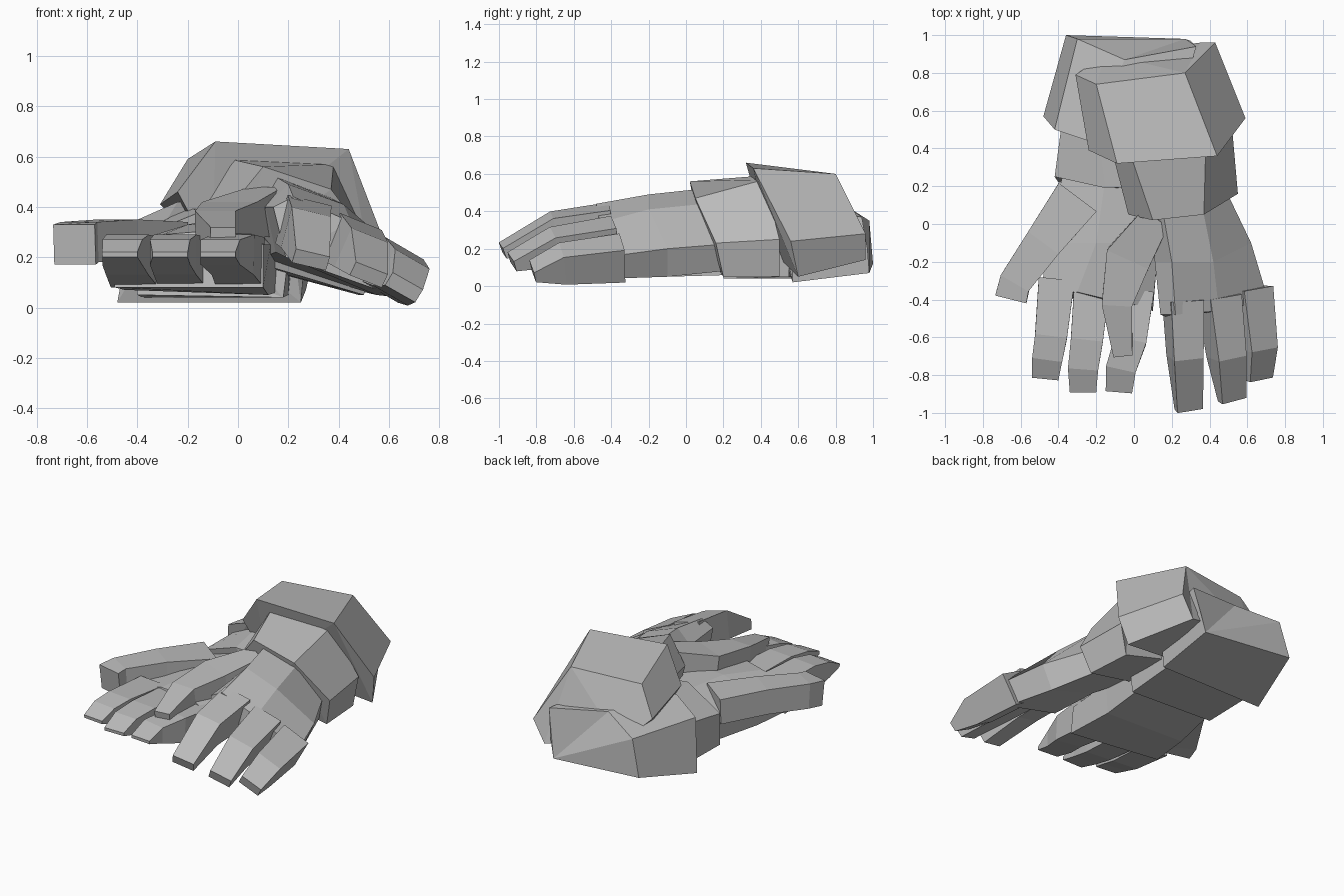
import bpy
import bmesh
import math
from mathutils import Vector

default_cube = bpy.data.objects.get("Cube")
if default_cube:
    bpy.data.objects.remove(default_cube, do_unlink=True)

# One plain grey for everything
grey = bpy.data.materials.new("plain_grey")
grey.use_nodes = True
shade = (0.5, 0.5, 0.5, 1)
grey.diffuse_color = shade
grey.node_tree.nodes["Principled BSDF"].inputs["Base Color"].default_value = shade


def loft(name, rings):
    """Join matching cross-sections with flat faces and close both ends."""
    bm = bmesh.new()
    loops = [[bm.verts.new(point) for point in ring] for ring in rings]
    count = len(loops[0])
    for near, far in zip(loops, loops[1:]):
        for i in range(count):
            j = (i + 1) % count
            bm.faces.new((near[i], near[j], far[j], far[i]))
    bm.faces.new(loops[0])
    bm.faces.new(loops[-1])
    bmesh.ops.triangulate(bm, faces=[f for f in bm.faces if len(f.verts) > 4])
    bmesh.ops.recalc_face_normals(bm, faces=bm.faces)
    mesh = bpy.data.meshes.new(name)
    bm.to_mesh(mesh)
    bm.free()
    mesh.materials.append(grey)
    obj = bpy.data.objects.new(name, mesh)
    bpy.context.collection.objects.link(obj)
    return obj


def digit(name, stations, roll=0):
    """Square-sided finger through stations of (x, y, z, width, thickness)."""
    centres = [Vector(s[:3]) for s in stations]
    rings = []
    for i, (centre, station) in enumerate(zip(centres, stations)):
        before = centres[max(i - 1, 0)]
        after = centres[min(i + 1, len(centres) - 1)]
        forward = (after - before).normalized()
        side = forward.cross(Vector((0, 0, 1))).normalized()
        up = side.cross(forward)
        turn = math.radians(roll)
        across = side * math.cos(turn) + up * math.sin(turn)
        over = up * math.cos(turn) - side * math.sin(turn)
        half_width, half_thick = station[3] / 2, station[4] / 2
        rings.append([centre + across * half_width * a + over * half_thick * b
                      for a, b in ((-1, -1), (-1, 1), (1, 1), (1, -1))])
    return loft(name, rings)


# Ring order: low left, high left, top left, top right, high right, low right
# Upper arm: flared sleeve, inner cuff and tilted palm
loft("left_sleeve", [
    [(-.1, .45, .2), (-.24, .39, .46), (-.09, .32, .66),
     (.44, .36, .63), (.59, .56, .24), (.55, .6, .05)],
    [(-.15, .9, .25), (-.31, .79, .41), (-.2, .74, .59),
     (.27, .8, .6), (.43, .96, .28), (.35, .96, .14)]])
loft("left_cuff", [
    [(0, .1, .2), (-.03, .05, .4), (.1, .02, .56),
     (.37, .05, .47), (.55, .16, .23), (.5, .2, .05)],
    [(-.08, .5, .2), (-.12, .4, .42), (-.03, .4, .59),
     (.38, .42, .57), (.52, .5, .25), (.48, .5, .05)]])
loft("left_palm", [
    [(.1, .1, .2), (.08, .1, .4), (.15, .08, .52),
     (.36, .1, .44), (.5, .15, .22), (.45, .2, .08)],
    [(.15, -.2, .22), (.11, -.2, .4), (.2, -.2, .49),
     (.42, -.2, .41), (.62, -.1, .2), (.55, -.1, .05)],
    [(.19, -.5, .2), (.14, -.48, .4), (.22, -.48, .44),
     (.45, -.46, .34), (.71, -.4, .16), (.64, -.4, .04)]])

# Lower arm: flared sleeve, inner cuff and flat palm
loft("right_sleeve", [
    [(-.48, .57, .02), (-.42, .5, .34), (-.24, .44, .42),
     (.2, .5, .4), (.27, .57, .25), (.25, .57, .02)],
    [(-.36, 1, .12), (-.3, .98, .35), (-.05, .87, .42),
     (.33, .94, .37), (.3, .97, .2), (.27, .98, .07)]])
loft("right_cuff", [
    [(-.4, .22, .05), (-.42, .25, .27), (-.15, .19, .38),
     (.1, .2, .36), (.2, .2, .2), (.18, .2, .04)],
    [(-.38, .6, .04), (-.38, .55, .3), (-.2, .55, .4),
     (.15, .55, .38), (.22, .55, .25), (.2, .55, .05)]])
loft("right_palm", [
    [(-.38, .25, .08), (-.38, .25, .25), (-.15, .25, .34),
     (.08, .25, .33), (.16, .25, .2), (.15, .25, .06)],
    [(-.45, -.1, .07), (-.46, -.1, .25), (-.2, -.1, .33),
     (0, -.1, .34), (.13, -.1, .25), (.12, -.1, .05)],
    [(-.49, -.37, .08), (-.49, -.36, .25), (-.3, -.36, .29),
     (-.05, -.42, .31), (.1, -.44, .25), (.1, -.46, .08)]])

# Upper hand fingers: roll, then base, knuckle and tip centres
upper_fingers = {
    "inner": (14, (.26, -.4, .33), (.27, -.7, .3), (.29, -.98, .19)),
    "middle": (22, (.45, -.38, .25), (.49, -.7, .21), (.52, -.93, .13)),
    "outer": (30, (.61, -.34, .15), (.65, -.66, .12), (.66, -.82, .08)),
}
upper_sizes = ((.18, .2), (.16, .17), (.14, .06))
for label, (roll, *path) in upper_fingers.items():
    digit("left_" + label + "_finger",
          [p + s for p, s in zip(path, upper_sizes)], roll)

# Lower hand fingers: undersides sweep up to thin tips
lower_fingers = {
    "inner": ((.01, -.36), (-.02, -.62), (-.07, -.77), (-.08, -.89)),
    "middle": ((-.22, -.3), (-.25, -.62), (-.27, -.77), (-.27, -.89)),
    "outer": ((-.41, -.3), (-.44, -.6), (-.46, -.72), (-.47, -.82)),
}
lower_sizes = ((.18, .19, .2), (.21, .17, .16), (.22, .16, .1), (.21, .14, .02))
for label, path in lower_fingers.items():
    digit("right_" + label + "_finger",
          [p + s for p, s in zip(path, lower_sizes)])

# Thumbs
digit("left_thumb", [(.12, .04, .38, .16, .2), (-.03, -.18, .35, .24, .14),
                     (-.09, -.42, .31, .16, .15), (-.06, -.69, .26, .1, .12)])
digit("right_thumb", [(-.3, .14, .26, .25, .16), (-.48, -.1, .27, .2, .16),
                      (-.63, -.31, .26, .17, .16), (-.65, -.39, .25, .17, .16)])
